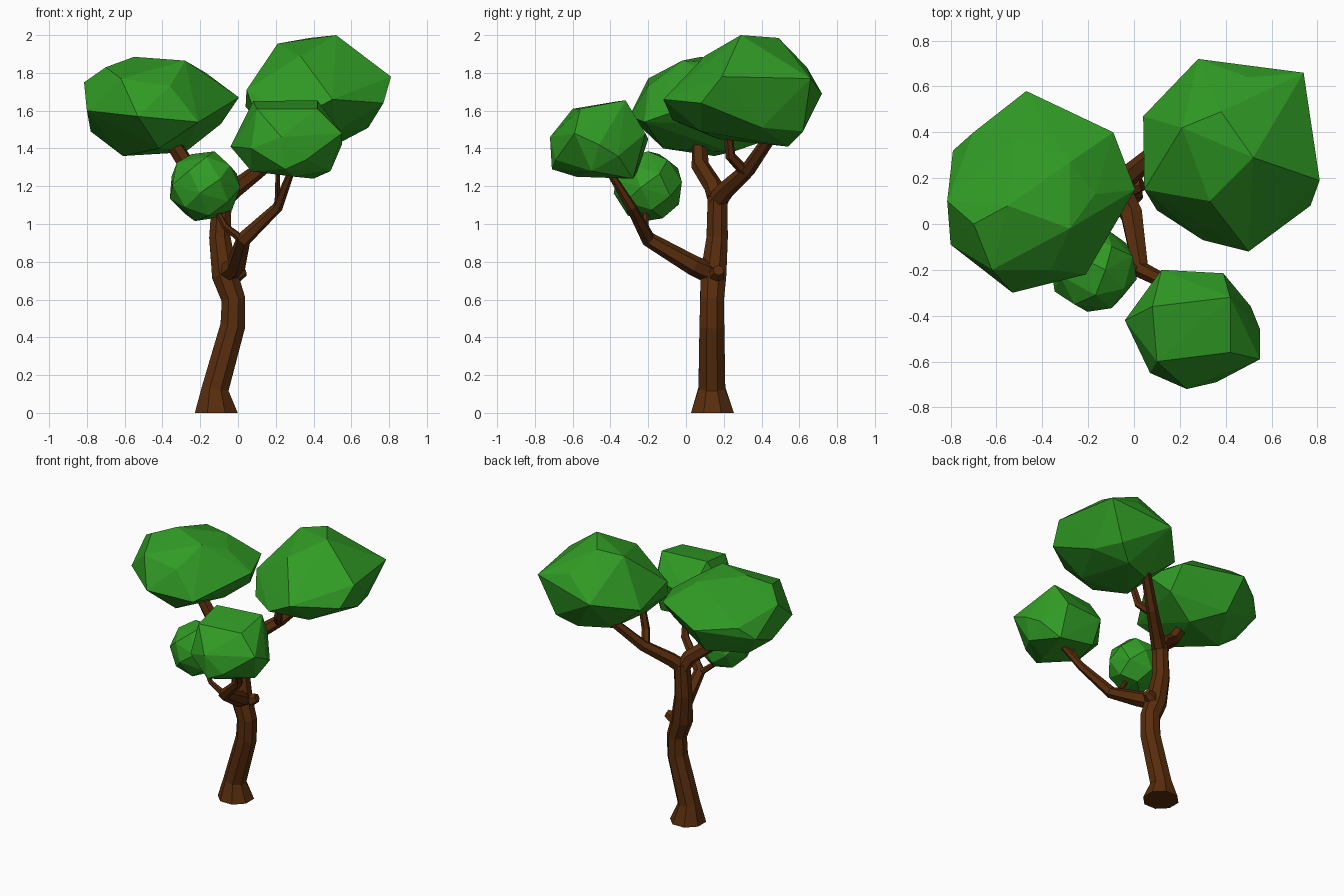
import bpy, bmesh, math
from mathutils import Vector


def material(name, rgb):
    m = bpy.data.materials.new(name)
    m.diffuse_color = (*rgb, 1)
    return m


BARK = material("bark", (0.098, 0.026, 0.004))
LEAF = material("leaf", (0.03, 0.33, 0.018))


def finish(name, bm, mat):
    bmesh.ops.recalc_face_normals(bm, faces=bm.faces)
    me = bpy.data.meshes.new(name)
    bm.to_mesh(me)
    bm.free()
    me.materials.append(mat)
    ob = bpy.data.objects.new(name, me)
    bpy.context.collection.objects.link(ob)


def limb(name, path, radii, sides=6, flat_base=False):
    """Faceted tapering tube along a path."""
    bm = bmesh.new()
    pts = [Vector(p) for p in path]
    rings = []
    side = Vector((1, 0, 0))
    for i, (p, r) in enumerate(zip(pts, radii)):
        t = (pts[min(i + 1, len(pts) - 1)] - pts[max(i - 1, 0)]).normalized()
        if flat_base and i == 0:
            t = Vector((0, 0, 1))
        side = (side - t * side.dot(t)).normalized()
        up = t.cross(side)
        ring = []
        for k in range(sides):
            a = math.tau * (k + 0.5) / sides
            ring.append(bm.verts.new(p + r * (math.cos(a) * side + math.sin(a) * up)))
        rings.append(ring)
    for a, b in zip(rings, rings[1:]):
        for k in range(sides):
            j = (k + 1) % sides
            bm.faces.new((a[k], a[j], b[j], b[k]))
    bm.faces.new(rings[0])
    bm.faces.new(rings[-1])
    finish(name, bm, BARK)


def foliage(name, *rings):
    """Faceted leaf clump: convex hull around a crown, a girdle and a base."""
    bm = bmesh.new()
    for ring in rings:
        for p in ring:
            bm.verts.new(p)
    res = bmesh.ops.convex_hull(bm, input=bm.verts)
    inner = {g for g in res["geom_interior"] if isinstance(g, bmesh.types.BMVert)}
    bmesh.ops.delete(bm, geom=list(inner), context='VERTS')
    finish(name, bm, LEAF)


# Trunk and the knot on its side
limb("trunk",
     [(-0.115, 0.14, 0), (-0.12, 0.137, 0.13), (-0.028, 0.137, 0.46), (-0.024, 0.138, 0.6),
      (-0.07, 0.145, 0.73), (-0.096, 0.165, 0.93), (-0.085, 0.167, 1.15)],
     [0.123, 0.077, 0.071, 0.068, 0.074, 0.061, 0.056], 8, True)
limb("trunk_knot", [(-0.05, 0.15, 0.71), (0.0, 0.165, 0.74), (0.035, 0.172, 0.755)],
     [0.05, 0.042, 0.03])

# Upper fork
limb("left_branch", [(-0.08, 0.175, 1.1), (-0.13, 0.145, 1.2), (-0.27, 0.075, 1.31), (-0.36, 0.07, 1.45)],
     [0.052, 0.05, 0.047, 0.04])
limb("right_branch", [(-0.09, 0.16, 1.12), (-0.025, 0.21, 1.18), (0.12, 0.33, 1.29), (0.29, 0.46, 1.48)],
     [0.053, 0.048, 0.039, 0.032])
limb("right_twig", [(0.11, 0.31, 1.28), (0.16, 0.235, 1.36), (0.2, 0.22, 1.5)],
     [0.03, 0.028, 0.024])

# Low front branch with its twigs
limb("front_branch",
     [(-0.06, 0.13, 0.74), (-0.01, 0.04, 0.78), (0.03, -0.2, 0.92), (0.21, -0.29, 1.09), (0.29, -0.42, 1.3)],
     [0.058, 0.053, 0.04, 0.028, 0.018])
limb("front_twig", [(0.21, -0.28, 1.08), (0.21, -0.34, 1.18), (0.21, -0.41, 1.3)],
     [0.02, 0.016, 0.012])
limb("small_twig", [(0.03, -0.19, 0.91), (-0.07, -0.215, 0.99), (-0.14, -0.21, 1.12)],
     [0.024, 0.018, 0.014])

# Leaf clumps: crown, girdle, base
foliage("left_foliage",
        [(-0.55, 0.08, 1.885), (-0.28, -0.02, 1.865), (-0.28, 0.27, 1.84), (-0.7, 0.0, 1.83),
         (-0.62, -0.2, 1.77), (-0.36, -0.2, 1.73), (-0.52, 0.38, 1.8), (-0.17, 0.13, 1.8)],
        [(-0.47, 0.58, 1.65), (-0.7, 0.4, 1.66), (-0.79, 0.32, 1.57), (-0.815, 0.1, 1.75),
         (-0.8, -0.09, 1.6), (-0.53, -0.3, 1.57), (-0.21, -0.22, 1.54), (0.005, 0.15, 1.67),
         (-0.09, 0.4, 1.69)],
        [(-0.61, 0.15, 1.36), (-0.28, 0.24, 1.38), (-0.78, 0.12, 1.49), (-0.42, -0.12, 1.4),
         (-0.45, 0.42, 1.44), (-0.09, 0.27, 1.53)])
foliage("right_foliage",
        [(0.52, 0.29, 2.0), (0.38, 0.49, 1.985), (0.21, 0.42, 1.955), (0.33, 0.1, 1.89),
         (0.5, 0.64, 1.83)],
        [(0.04, 0.47, 1.62), (0.28, 0.72, 1.69), (0.74, 0.66, 1.77), (0.81, 0.19, 1.78),
         (0.77, 0.08, 1.64), (0.5, -0.12, 1.66), (0.3, -0.07, 1.55), (0.1, 0.06, 1.56),
         (0.045, 0.15, 1.71)],
        [(0.5, 0.54, 1.41), (0.28, 0.45, 1.42), (0.69, 0.4, 1.51), (0.62, 0.62, 1.49),
         (0.2, 0.17, 1.45), (0.52, 0.08, 1.49)])
foliage("front_foliage",
        [(0.08, -0.36, 1.65), (0.42, -0.32, 1.655), (0.42, -0.56, 1.61), (0.1, -0.6, 1.61)],
        [(0.12, -0.2, 1.45), (0.39, -0.215, 1.48), (0.51, -0.36, 1.36), (0.55, -0.46, 1.42),
         (0.55, -0.59, 1.48), (0.36, -0.69, 1.34), (0.23, -0.72, 1.46), (0.07, -0.65, 1.4),
         (-0.04, -0.42, 1.41)],
        [(0.4, -0.28, 1.24), (0.14, -0.26, 1.27), (0.49, -0.5, 1.28), (0.3, -0.58, 1.25),
         (0.07, -0.5, 1.28), (0.25, -0.71, 1.29)])

# Small round clump: points spread evenly over a ball
ball = []
for i in range(26):
    h = 1 - 2 * (i + 0.5) / 26
    w = math.sqrt(1 - h * h)
    a = i * 2.39996
    ball.append((-0.178 + 0.195 * w * math.cos(a), -0.2 + 0.188 * w * math.sin(a), 1.2 + 0.192 * h))
foliage("small_foliage", ball)
